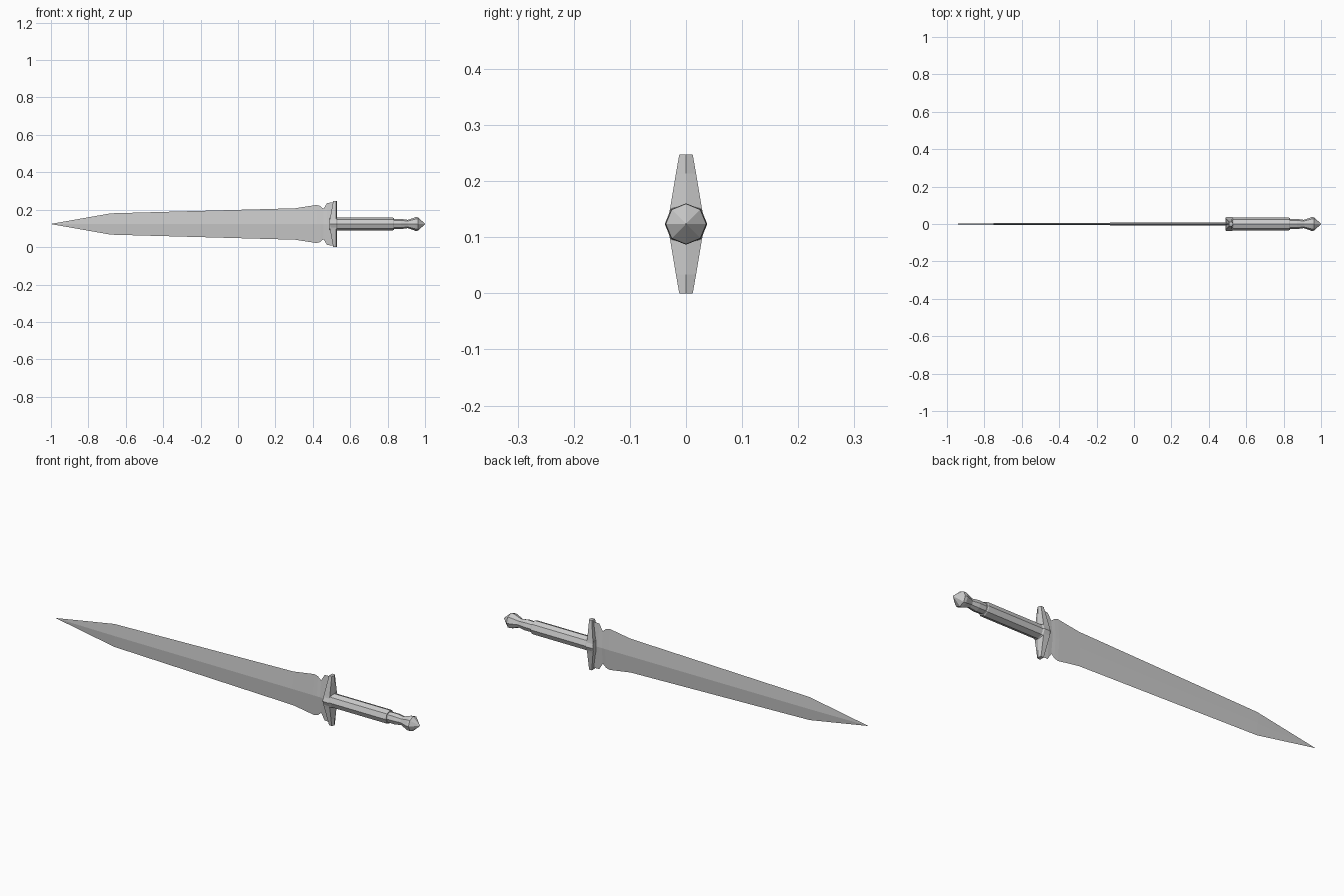
import bpy, bmesh, math

if "Cube" in bpy.data.objects:
    bpy.data.objects.remove(bpy.data.objects["Cube"])

ZC = 0.1235  # height of the sword's long axis


def loft(name, rings):
    """Skin a list of equal-length vertex rings into a closed flat-shaded mesh."""
    bm = bmesh.new()
    loops = [[bm.verts.new(p) for p in ring] for ring in rings]
    n = len(loops[0])
    for a, b in zip(loops, loops[1:]):
        for i in range(n):
            j = (i + 1) % n
            bm.faces.new((a[i], a[j], b[j], b[i]))
    bm.faces.new(loops[0])
    bm.faces.new(loops[-1])
    bmesh.ops.remove_doubles(bm, verts=bm.verts, dist=1e-5)
    bmesh.ops.recalc_face_normals(bm, faces=bm.faces)
    me = bpy.data.meshes.new(name)
    bm.to_mesh(me)
    bm.free()
    ob = bpy.data.objects.new(name, me)
    bpy.context.collection.objects.link(ob)
    return ob


def octagon_turned(name, profile):
    """Eight-sided turned part along x; profile is (x, radius)."""
    rings = []
    for x, r in profile:
        rings.append([(x, r * math.cos(k * math.pi / 4), ZC + r * math.sin(k * math.pi / 4))
                      for k in range(8)])
    return loft(name, rings)


# Blade: thin diamond section (x, half width, half thickness)
blade = [(-1.0, 0.0005, 0.0005), (-0.68, 0.057, 0.005), (0.305, 0.084, 0.008),
         (0.42, 0.102, 0.009), (0.44, 0.096, 0.009), (0.457, 0.081, 0.009),
         (0.477, 0.113, 0.009), (0.515, 0.115, 0.009)]
loft("blade", [[(x, 0, ZC + h), (x, t, ZC), (x, 0, ZC - h), (x, -t, ZC)]
               for x, h, t in blade])

# Crossguard: ridged bar, mirrored above and below the axis (offset, left x, half depth)
half = [(0.1235, 0.509, 0.012), (0.09, 0.503, 0.018), (0.03, 0.492, 0.028)]
sections = half + [(0, 0.488, 0.034)] + [(-d, x, w) for d, x, w in reversed(half)]
loft("crossguard", [[(0.53, 0, ZC + d), (0.524, w, ZC + d), (xl, w, ZC + d),
                     (xl, -w, ZC + d), (0.524, -w, ZC + d)] for d, xl, w in sections])

# Collar, grip and pommel
octagon_turned("collar", [(0.49, 0.035), (0.497, 0.038), (0.525, 0.038), (0.531, 0.034)])
octagon_turned("grip", [(0.525, 0.034), (0.828, 0.034), (0.834, 0.031)])
octagon_turned("pommel", [(0.83, 0.026), (0.872, 0.027), (0.908, 0.022),
                          (0.95, 0.037), (0.962, 0.036), (1.0, 0.001)])
